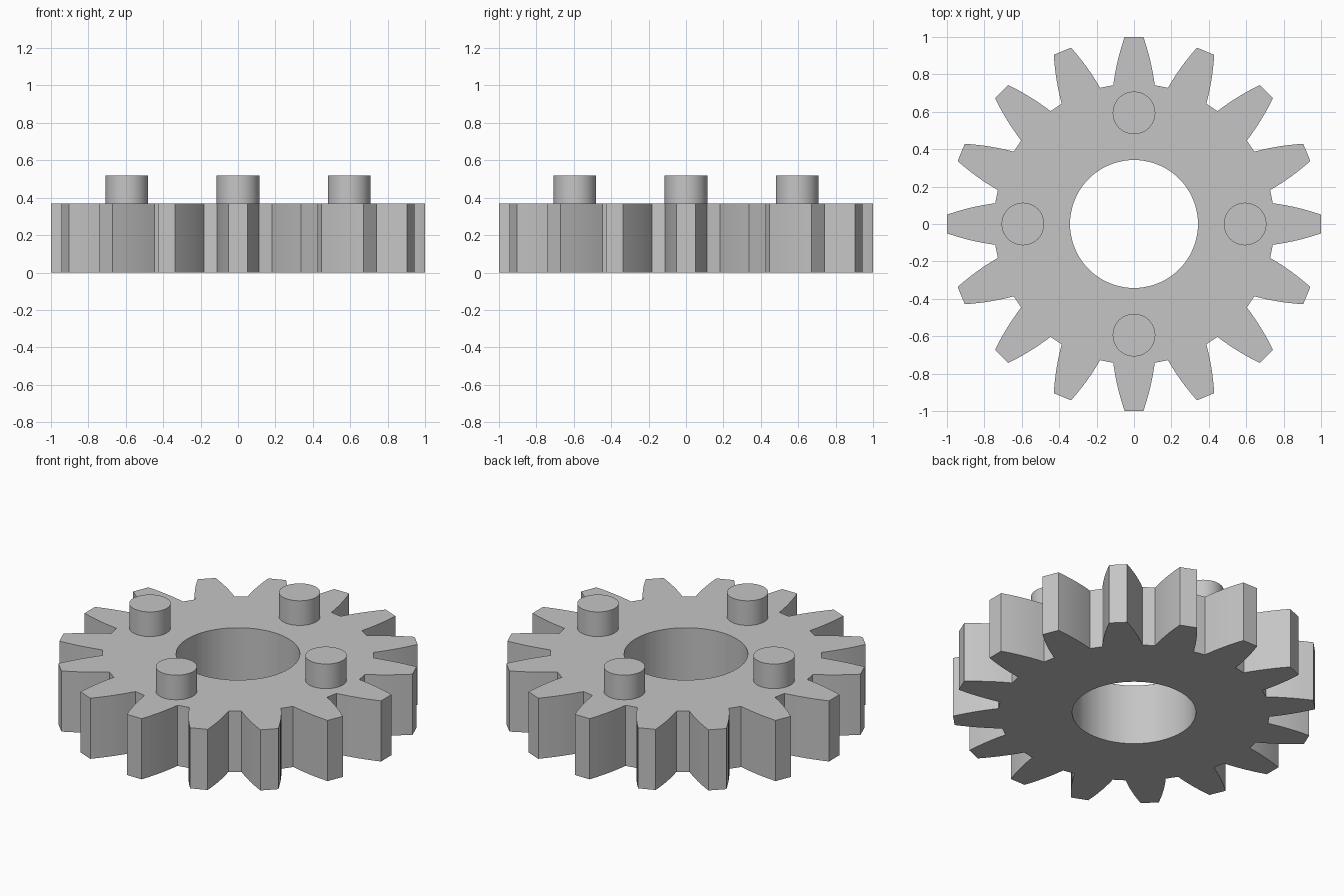
import bpy
import bmesh
from math import cos, sin, atan2, tau, radians

TEETH = 16
HEIGHT = 0.37
HOLE_R = 0.342
FLANK_STEPS = 6

cube = bpy.data.objects.get("Cube")
if cube:
    bpy.data.objects.remove(cube, do_unlink=True)

grey = bpy.data.materials.new("plain grey")
grey.use_nodes = True
colour = (0.56, 0.56, 0.56, 1)
grey.diffuse_color = colour
grey.node_tree.nodes["Principled BSDF"].inputs["Base Color"].default_value = colour


def finish(name, bm, location=(0, 0, 0)):
    """Turn a bmesh into a smooth object with sharp corners."""
    bmesh.ops.recalc_face_normals(bm, faces=bm.faces)
    mesh = bpy.data.meshes.new(name)
    bm.to_mesh(mesh)
    bm.free()
    mesh.materials.append(grey)
    obj = bpy.data.objects.new(name, mesh)
    obj.location = location
    bpy.context.collection.objects.link(obj)
    bpy.ops.object.select_all(action="DESELECT")
    obj.select_set(True)
    bpy.context.view_layer.objects.active = obj
    bpy.ops.object.shade_smooth_by_angle(angle=radians(25))
    return obj


# One tooth pointing along +x: a convex flank from root to tip, then mirrored
flank = []
for i in range(FLANK_STEPS + 1):
    t = i / FLANK_STEPS
    flank.append((0.742 + 0.258 * t, 0.111 - 0.033 * t - 0.028 * t * t))
tooth = [(x, -y) for x, y in flank] + flank[::-1]

# Gear body: toothed rim joined to the round bore, extruded upward
bm = bmesh.new()
outer, inner = [], []
for k in range(TEETH):
    a = tau * k / TEETH
    for x, y in tooth:
        outer.append(bm.verts.new((x * cos(a) - y * sin(a), x * sin(a) + y * cos(a), 0)))
        b = a + atan2(y, x)
        inner.append(bm.verts.new((HOLE_R * cos(b), HOLE_R * sin(b), 0)))
count = len(outer)
for i in range(count):
    j = (i + 1) % count
    bm.faces.new((inner[i], outer[i], outer[j], inner[j]))
result = bmesh.ops.extrude_face_region(bm, geom=bm.faces[:], use_keep_orig=True)
top = [v for v in result["geom"] if isinstance(v, bmesh.types.BMVert)]
bmesh.ops.translate(bm, verts=top, vec=(0, 0, HEIGHT))
finish("gear_body", bm)

# Four round pegs standing on the top face
PEG_H = 0.15
for k, side in enumerate(("left", "back", "right", "front")):
    bm = bmesh.new()
    bmesh.ops.create_cone(bm, cap_ends=True, segments=48, radius1=0.114,
                          radius2=0.114, depth=PEG_H)
    a = tau * k / 4
    finish(side + "_peg", bm, (0.594 * cos(a), 0.594 * sin(a), HEIGHT + PEG_H / 2))
